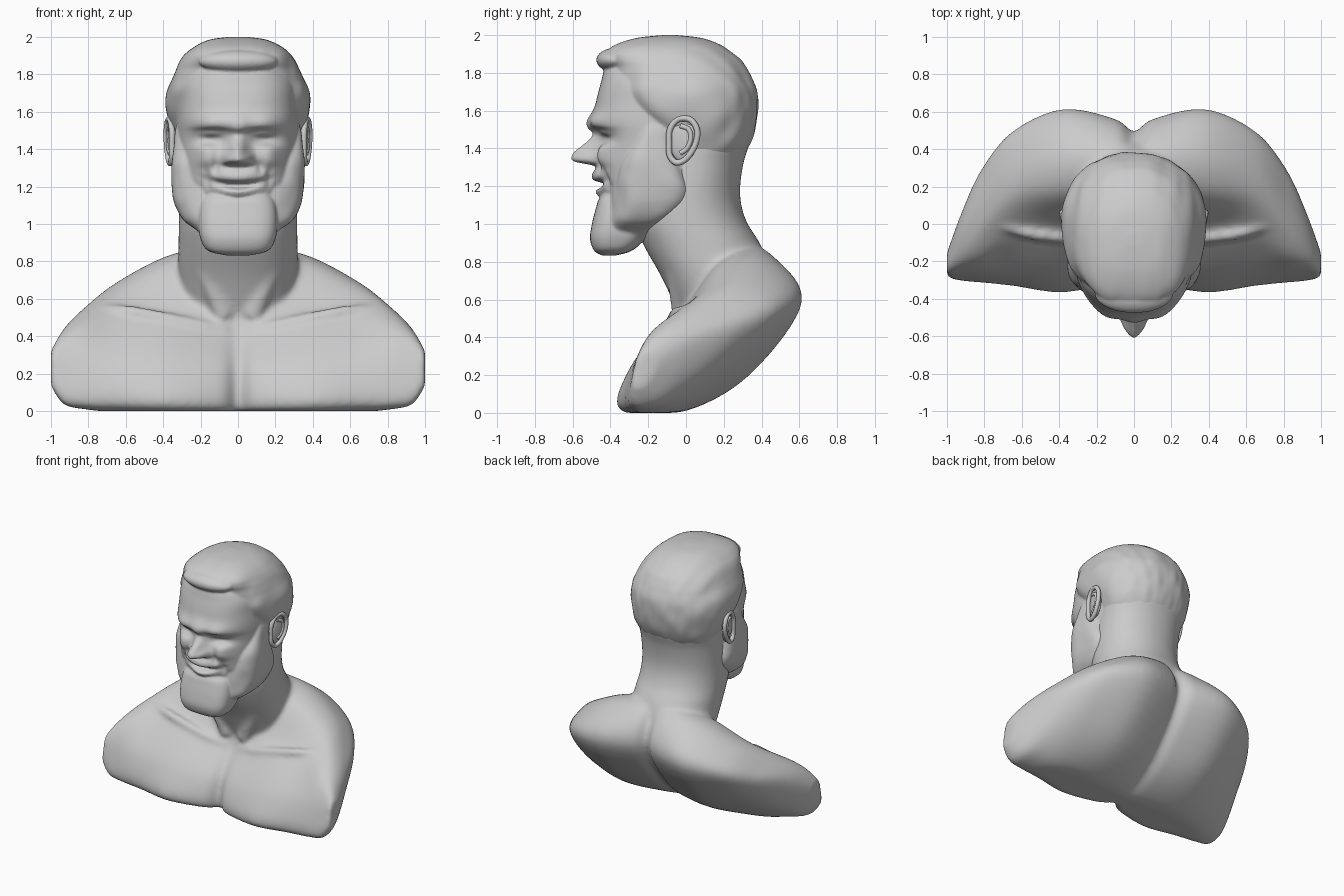
import bpy, bmesh, math
from mathutils import Matrix, Vector, noise

if "Cube" in bpy.data.objects:
    bpy.data.objects.remove(bpy.data.objects["Cube"])


def spline(rows, n, closed=False):
    """Catmull-Rom through rows of equal-length tuples, n steps per segment."""
    m, out = len(rows), []
    get = (lambda i: rows[i % m]) if closed else (lambda i: rows[max(0, min(m - 1, i))])
    for i in range(m if closed else m - 1):
        p = [get(i + k) for k in (-1, 0, 1, 2)]
        for s in range(n):
            t = s / n
            out.append(tuple(0.5 * (2 * b + (c - a) * t + (2 * a - 5 * b + 4 * c - d) * t * t
                                    + (3 * b - a - 3 * c + d) * t ** 3) for a, b, c, d in zip(*p)))
    if not closed:
        out.append(tuple(rows[-1]))
    return out


def finish(name, bm):
    bmesh.ops.recalc_face_normals(bm, faces=bm.faces[:])
    for f in bm.faces:
        f.smooth = True
    me = bpy.data.meshes.new(name)
    bm.to_mesh(me)
    bm.free()
    ob = bpy.data.objects.new(name, me)
    bpy.context.collection.objects.link(ob)
    return ob


def skin(name, rings, shape=None):
    """Skin closed rings of points and cap both ends."""
    bm = bmesh.new()
    vs = [[bm.verts.new(shape(*p) if shape else p) for p in r] for r in rings]
    k = len(vs[0])
    for a, b in zip(vs, vs[1:]):
        for j in range(k):
            bm.faces.new((a[j], a[(j + 1) % k], b[(j + 1) % k], b[j]))
    bm.faces.new(vs[0])
    bm.faces.new(vs[-1])
    return finish(name, bm)


def stack(name, rows, steps, sides, nf, nb=2.1, shape=None):
    """Skin horizontal superellipse rings; rows are (z, front y, back y, half width)."""
    rings = []
    for z, yf, yb, w in spline(rows, steps):
        mid, half, ring = (yf + yb) / 2, (yb - yf) / 2, []
        for j in range(sides):
            a = 2 * math.pi * j / sides
            c, s = math.cos(a), math.sin(a)
            e = 2 / (nf if s < 0 else nb)
            ring.append((math.copysign(w * abs(c) ** e, c),
                         mid + math.copysign(half * abs(s) ** e, s), z))
        rings.append(ring)
    return skin(name, rings, shape)


def tube(name, pts, r, closed=False):
    cu = bpy.data.curves.new(name, 'CURVE')
    cu.dimensions, cu.bevel_depth, cu.bevel_resolution, cu.use_fill_caps = '3D', r, 4, True
    path = spline(pts, 8, closed)
    sp = cu.splines.new('POLY')
    sp.points.add(len(path) - 1)
    for q, p in zip(sp.points, path):
        q.co = (*p, 1)
    sp.use_cyclic_u = closed
    ob = bpy.data.objects.new(name, cu)
    bpy.context.collection.objects.link(ob)
    return ob


def blob(name, loc, scale, turn=0.0):
    bm = bmesh.new()
    mat = (Matrix.Translation(loc) @ Matrix.Rotation(turn, 4, 'Z')
           @ Matrix.Diagonal((*scale, 1)))
    bmesh.ops.create_uvsphere(bm, u_segments=48, v_segments=24, radius=1, matrix=mat)
    return finish(name, bm)


def blend(name, parts, voxel, rounds):
    """Fuse overlapping parts into one sculpted skin."""
    bm = bmesh.new()
    for ob in parts:
        bm.from_mesh(bpy.data.meshes.new_from_object(ob))
        bpy.data.objects.remove(ob)
    bmesh.ops.remove_doubles(bm, verts=bm.verts[:], dist=1e-5)
    ob = finish(name, bm)
    m = ob.modifiers.new("fuse", 'REMESH')
    m.mode, m.voxel_size, m.use_smooth_shade = 'VOXEL', voxel, True
    m = ob.modifiers.new("soften", 'SMOOTH')
    m.factor, m.iterations = 0.5, rounds


# Shoulders and chest: side-on sections (y, z) from the middle to the arm cut
half = [
    (0, [(-.22, .01), (-.2, .22), (-.06, .43), (0, .6), (.2, .8), (.37, .85), (.49, .6), (.25, .22), (-.05, .01)]),
    (.1, [(-.29, .01), (-.26, .22), (-.08, .44), (0, .58), (.2, .84), (.41, .87), (.56, .6), (.28, .2), (-.03, .01)]),
    (.38, [(-.35, .015), (-.3, .23), (-.125, .45), (0, .56), (.18, .79), (.42, .81), (.615, .59), (.335, .2), (-.02, .005)]),
    (.65, [(-.315, .025), (-.28, .25), (-.13, .45), (0, .57), (.16, .675), (.34, .67), (.495, .54), (.27, .24), (-.04, .015)]),
    (.82, [(-.3, .03), (-.28, .24), (-.19, .42), (-.08, .51), (.03, .55), (.16, .54), (.285, .46), (.13, .22), (-.09, .04)]),
    (.93, [(-.295, .05), (-.28, .22), (-.23, .36), (-.17, .42), (-.09, .44), (-.02, .435), (.04, .38), (-.03, .2), (-.15, .06)]),
    (1.0, [(-.285, .14), (-.28, .22), (-.265, .29), (-.235, .32), (-.2, .325), (-.17, .31), (-.155, .27), (-.18, .2), (-.23, .14)]),
]
sections = [(-x, s) for x, s in half[:0:-1]] + half
flat = spline([(x, *[v for p in s for v in p]) for x, s in sections], 8)
body = [skin("shoulders", [[(r[0], y, max(0, z)) for y, z in
                            spline(list(zip(r[1::2], r[2::2])), 6, True)] for r in flat])]

# Neck with its muscles and the collarbones
body.append(stack("neck", [
    (.40, .02, .33, .2), (.55, -.05, .41, .28), (.72, -.13, .445, .315), (.88, -.22, .4, .318),
    (1.0, -.27, .327, .316), (1.1, -.27, .293, .315), (1.2, -.24, .287, .314), (1.33, -.2, .306, .312),
    (1.45, -.15, .34, .31), (1.52, -.1, .3, .25)], 8, 96, 2.3))
for s in (1, -1):
    body.append(tube("neck_muscle", [(s * .26, -.03, 1.15), (s * .24, -.09, 1.0), (s * .17, -.05, .75),
                                     (s * .07, -.02, .5)], .055))
    body.append(tube("collarbone", [(s * .06, -.05, .43), (s * .22, -.075, .46), (s * .4, -.07, .5),
                                    (s * .56, -.05, .53), (s * .7, -.0, .54)], .033))
blend("neck_and_shoulders", body, .014, 20)

# Facial relief: (|x|, z, width, height up, height down, push forward, smile curve)
relief = [
    (0, 1.352, .05, .10, .036, .148, 0), (.055, 1.35, .03, .03, .03, .05, 0),
    (0, 1.53, .06, .06, .04, .035, 0), (.14, 1.535, .10, .05, .03, .035, 0),
    (.15, 1.465, .075, .035, .045, -.03, 0), (.145, 1.485, .055, .014, .018, .02, 0),
    (.17, 1.38, .06, .05, .07, .035, 0), (.12, 1.31, .018, .03, .04, -.018, 0),
    (.165, 1.25, .018, .05, .06, -.02, 0), (.195, 1.15, .018, .07, .09, -.02, 0),
    (0, 1.25, .13, .045, .03, .04, 1), (0, 1.21, .11, .014, .018, -.03, 1.2),
    (0, 1.17, .09, .018, .035, .04, 1.2),
]


def face(x, y, z):
    if y < -.1 and z > 1.05:
        for x0, z0, sx, up, dn, amt, bend in relief:
            dz = z - z0 - bend * x * x
            fall = (dz / up) ** 2 if dz > 0 else (dz / dn) ** 4
            y -= amt * math.exp(-((abs(x) - x0) / sx) ** 2 - fall)
    return x, y, z


def strands(x, y, z):
    k = 1 + .024 * noise.noise(Vector((x * 16, y * 4, z * 7)))
    return x * k, y * k, z


# Face and skull, combed hair cap, roll over the forehead
head = [stack("face", [
    (1.0, -.2, .2, .22), (1.08, -.37, .24, .27), (1.16, -.435, .255, .295), (1.25, -.46, .265, .305),
    (1.35, -.46, .295, .315), (1.45, -.455, .34, .33), (1.55, -.485, .365, .33), (1.65, -.475, .36, .325),
    (1.75, -.45, .34, .32), (1.83, -.425, .28, .27), (1.88, -.36, .2, .22), (1.93, -.25, .1, .12)],
    14, 192, 2.6, shape=face)]
head.append(stack("hair", [
    (1.22, -.1, .2, .22), (1.33, -.12, .285, .28), (1.42, -.14, .337, .325), (1.5, -.22, .367, .355),
    (1.6, -.32, .383, .38), (1.7, -.365, .378, .382), (1.78, -.38, .348, .352), (1.83, -.39, .32, .33),
    (1.87, -.415, .29, .308), (1.91, -.42, .24, .278), (1.95, -.37, .18, .23), (1.985, -.26, .08, .15),
    (2.0, -.12, -.05, .04)], 8, 160, 2.8, shape=strands))
head.append(blob("hair_front_roll", (0, -.37, 1.868), (.21, .105, .065)))

# Sideburns joining the jaw beard, and the square chin beard
head.append(stack("jaw_beard", [
    (.88, -.40, -.26, .13), (.95, -.42, -.17, .2), (1.02, -.42, -.07, .29), (1.1, -.41, .02, .335),
    (1.17, -.4, .045, .35), (1.25, -.39, .02, .358), (1.33, -.37, -.01, .356), (1.42, -.32, -.04, .345),
    (1.5, -.27, -.06, .335), (1.58, -.24, -.08, .31)], 6, 96, 3, 4, strands))
head.append(stack("chin_beard", [
    (.832, -.44, -.38, .06), (.857, -.485, -.29, .16), (.92, -.508, -.22, .2), (1.0, -.498, -.2, .212),
    (1.08, -.478, -.2, .208), (1.13, -.462, -.2, .195), (1.17, -.43, -.22, .17)], 6, 96, 3.2, 3))
blend("head", head, .0085, 3)

# Ears
for side, s in (("right", 1), ("left", -1)):
    rim = [(-.09, 1.42), (-.085, 1.5), (-.04, 1.555), (.025, 1.55), (.06, 1.49),
           (.045, 1.41), (0, 1.345), (-.05, 1.325), (-.085, 1.36)]
    inner = [(-.03, 1.52), (.015, 1.5), (.025, 1.45), (.005, 1.4), (-.03, 1.375)]
    ear = lambda pts, x: [(s * (x + .2 * (y + .09)), y, z) for y, z in pts]
    blob(side + "_ear_bowl", (s * .348, -.015, 1.44), (.024, .075, .11), -.2 * s)
    tube(side + "_ear_rim", ear(rim, .352), .016, True)
    tube(side + "_ear_fold", ear(inner, .35), .013)
